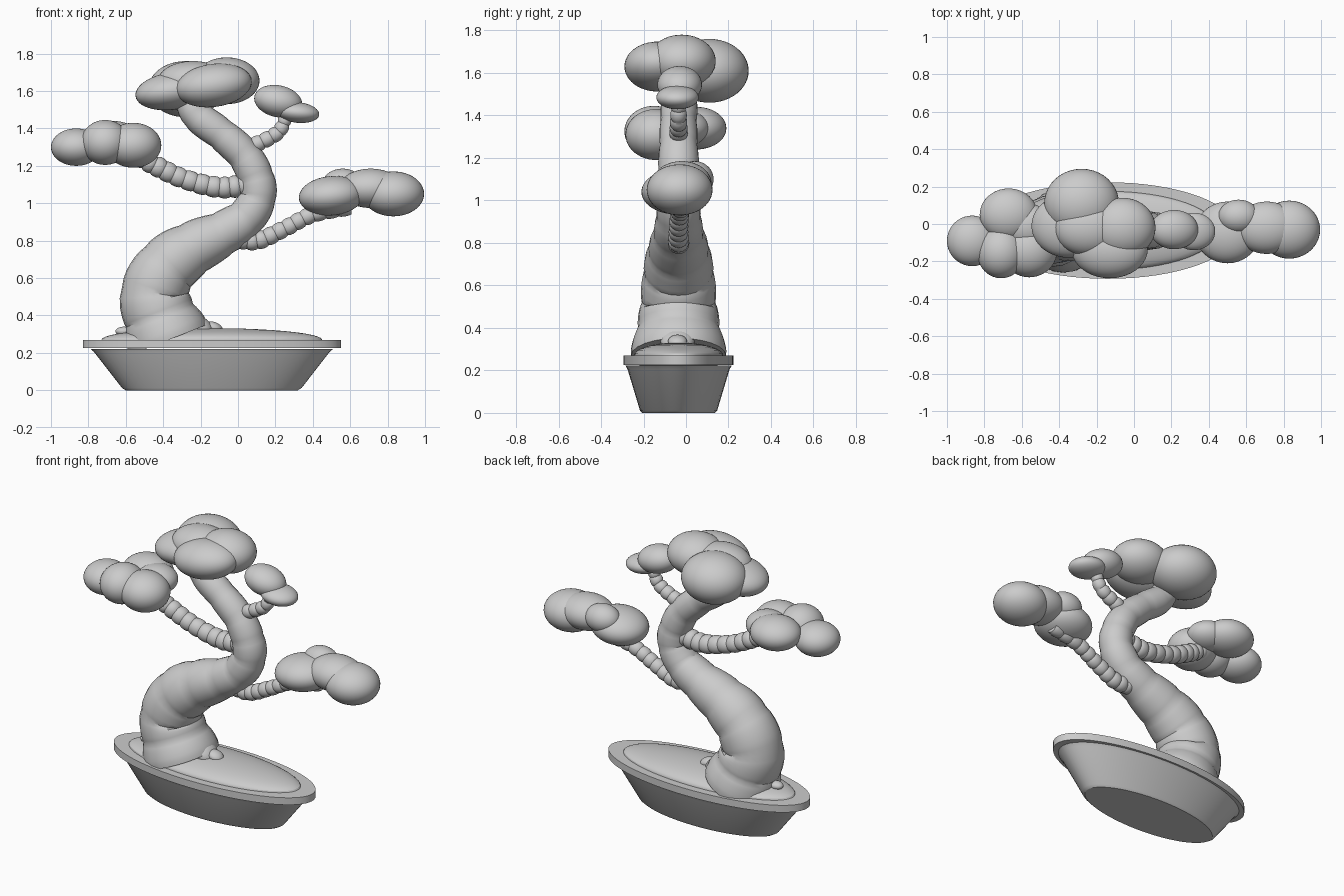
import bpy, bmesh, math
from mathutils import Vector, Matrix

old = bpy.data.objects.get("Cube")
if old:
    bpy.data.objects.remove(old, do_unlink=True)

# One plain clay colour for everything
clay = bpy.data.materials.new("clay_grey")
clay.use_nodes = True
clay.diffuse_color = (0.6, 0.6, 0.6, 1)
clay.node_tree.nodes["Principled BSDF"].inputs["Base Color"].default_value = (0.6, 0.6, 0.6, 1)


def finish(name, bm, angle=40):
    bmesh.ops.recalc_face_normals(bm, faces=bm.faces)
    mesh = bpy.data.meshes.new(name)
    bm.to_mesh(mesh)
    bm.free()
    mesh.materials.append(clay)
    obj = bpy.data.objects.new(name, mesh)
    bpy.context.collection.objects.link(obj)
    bpy.ops.object.select_all(action='DESELECT')
    obj.select_set(True)
    bpy.context.view_layer.objects.active = obj
    bpy.ops.object.shade_smooth_by_angle(angle=math.radians(angle))
    return obj


def skin(bm, rings):
    """Bridge a list of vertex rings and cap both ends."""
    n = len(rings[0])
    for a, b in zip(rings, rings[1:]):
        for i in range(n):
            j = (i + 1) % n
            bm.faces.new((a[i], a[j], b[j], b[i]))
    bm.faces.new(rings[0])
    bm.faces.new(rings[-1])


def oval_lathe(name, profile, n=64, cx=-0.14, cy=-0.035):
    """Stack of ovals; each profile entry is (half length, half depth, z)."""
    bm = bmesh.new()
    rings = []
    for rx, ry, z in profile:
        turn = [math.tau * i / n for i in range(n)]
        rings.append([bm.verts.new((cx + rx * math.cos(t), cy + ry * math.sin(t), z)) for t in turn])
    skin(bm, rings)
    return finish(name, bm, 25)


def spline(points, steps):
    """Catmull-Rom samples through (x, y, z, radius) points."""
    p = [Vector(q) for q in points]
    p = [2 * p[0] - p[1]] + p + [2 * p[-1] - p[-2]]
    out = []
    for a, b, c, d in zip(p, p[1:], p[2:], p[3:]):
        for s in range(steps):
            t = s / steps
            out.append(0.5 * (2 * b + (c - a) * t + (2 * a - 5 * b + 4 * c - d) * t * t
                              + (3 * b - a - 3 * c + d) * t ** 3))
    return out + [p[-2]]


def limb(name, points, joints, bulge, n=24):
    """Tapered limb made of bulging joints along a curve."""
    sub = 6
    samples = spline(points, joints * sub)
    bm = bmesh.new()
    rings = []
    for i, s in enumerate(samples):
        prev, nxt = samples[max(i - 1, 0)], samples[min(i + 1, len(samples) - 1)]
        tangent = (nxt - prev).to_3d().normalized()
        side = Vector((0, 1, 0))
        up = side.cross(tangent).normalized()
        side = tangent.cross(up)
        r = s.w * (1 - bulge + bulge * math.sin(math.pi * (i % sub) / sub) ** 0.6)
        rings.append([bm.verts.new(s.to_3d() + r * (math.cos(a) * side + math.sin(a) * up))
                      for a in (math.tau * k / n for k in range(n))])
    skin(bm, rings)
    return finish(name, bm, 35)


def lobes(name, blobs):
    """Cluster of ellipsoids: centre, half sizes, tilt about y in degrees."""
    bm = bmesh.new()
    for centre, size, tilt in blobs:
        m = (Matrix.Translation(centre) @ Matrix.Rotation(math.radians(tilt), 4, 'Y')
             @ Matrix.Diagonal((*size, 1)))
        bmesh.ops.create_uvsphere(bm, u_segments=40, v_segments=24, radius=1, matrix=m)
    return finish(name, bm, 60)


# Pot and soil
oval_lathe("pot_body", [(0.46, 0.172, 0), (0.48, 0.182, 0.012), (0.63, 0.24, 0.205), (0.65, 0.25, 0.222)])
oval_lathe("pot_rim", [(0.69, 0.258, 0.225), (0.69, 0.258, 0.27), (0.57, 0.2, 0.27), (0.57, 0.2, 0.225)])
oval_lathe("soil", [(0.59, 0.21, 0.25)] +
           [(0.59 * math.cos(a), 0.21 * math.cos(a), 0.27 + 0.062 * math.sin(a))
            for a in (math.radians(d) for d in range(0, 90, 8))])

# Trunk and branches
limb("trunk", [(-0.37, -0.035, 0.27, 0.235), (-0.42, -0.035, 0.4, 0.2), (-0.45, -0.035, 0.52, 0.182),
               (-0.375, -0.035, 0.66, 0.17), (-0.24, -0.035, 0.76, 0.148), (-0.08, -0.035, 0.84, 0.122),
               (0.04, -0.035, 0.92, 0.108), (0.105, -0.035, 1.03, 0.1), (0.095, -0.035, 1.14, 0.098),
               (0.03, -0.035, 1.26, 0.092), (-0.09, -0.035, 1.37, 0.088), (-0.22, -0.03, 1.47, 0.085),
               (-0.27, -0.02, 1.58, 0.07)], 1, 0.05)
limb("right_branch", [(0.06, -0.035, 1.1, 0.062), (-0.1, -0.035, 1.085, 0.058), (-0.29, -0.04, 1.13, 0.054),
                      (-0.45, -0.05, 1.205, 0.055), (-0.57, -0.06, 1.27, 0.045)], 3, 0.14)
limb("left_branch", [(-0.04, -0.035, 0.82, 0.055), (0.1, -0.035, 0.8, 0.05), (0.25, -0.035, 0.865, 0.046),
                     (0.4, -0.03, 0.94, 0.045), (0.6, -0.02, 0.98, 0.045)], 3, 0.14)
limb("upper_branch", [(0.03, -0.035, 1.29, 0.045), (0.13, -0.035, 1.33, 0.043),
                      (0.22, -0.035, 1.385, 0.04), (0.26, -0.035, 1.47, 0.035)], 2, 0.15)

# Root knobs around the trunk foot
lobes("roots", [((-0.61, -0.04, 0.315), (0.045, 0.035, 0.025), 0),
                ((-0.13, -0.04, 0.335), (0.05, 0.045, 0.03), 20),
                ((-0.2, -0.04, 0.34), (0.08, 0.08, 0.05), 35)])

# Foliage clouds
lobes("crown_foliage", [((-0.28, 0.11, 1.61), (0.2, 0.185, 0.15), 0),
                        ((-0.35, -0.01, 1.6), (0.2, 0.17, 0.1), -8),
                        ((-0.06, -0.02, 1.655), (0.175, 0.16, 0.125), 0),
                        ((-0.13, -0.135, 1.63), (0.205, 0.155, 0.115), -8),
                        ((-0.24, -0.02, 1.65), (0.19, 0.15, 0.11), 0)])
lobes("right_foliage", [((-0.865, -0.09, 1.3), (0.135, 0.135, 0.1), 0),
                        ((-0.67, 0.05, 1.34), (0.155, 0.14, 0.1), 0),
                        ((-0.71, -0.15, 1.325), (0.13, 0.14, 0.12), 0),
                        ((-0.56, -0.14, 1.31), (0.15, 0.145, 0.12), 0),
                        ((-0.57, -0.01, 1.34), (0.13, 0.12, 0.085), 0)])
lobes("left_foliage", [((0.5, -0.045, 1.04), (0.175, 0.165, 0.105), -5),
                       ((0.56, 0.04, 1.1), (0.11, 0.09, 0.085), 0),
                       ((0.71, -0.02, 1.08), (0.17, 0.14, 0.105), 0),
                       ((0.83, -0.03, 1.05), (0.165, 0.155, 0.12), 0)])
lobes("upper_foliage", [((0.215, -0.03, 1.545), (0.13, 0.105, 0.085), 12),
                        ((0.32, -0.04, 1.485), (0.115, 0.1, 0.055), 6)])
